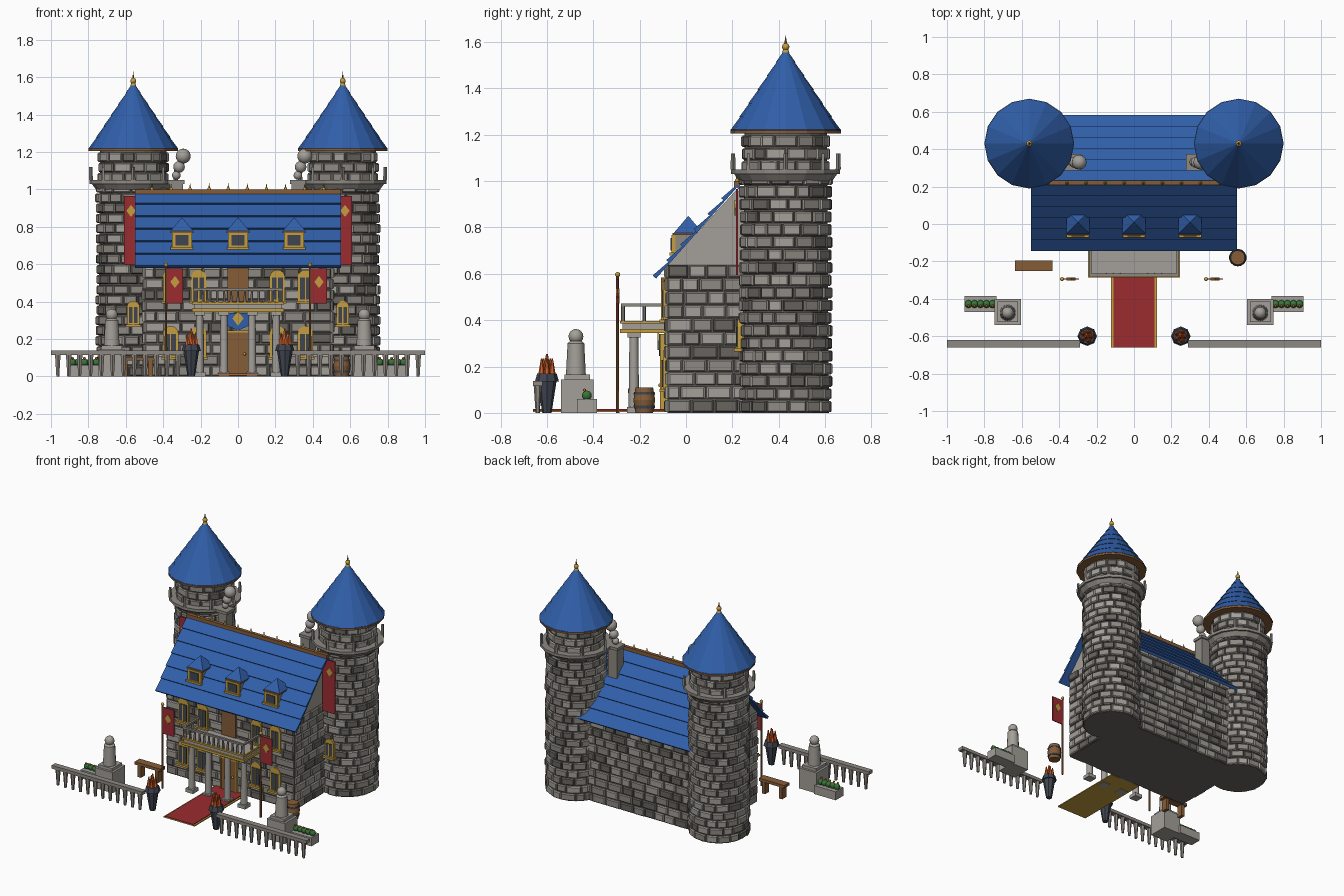
import bpy, bmesh, math, random
from mathutils import Vector, Matrix

random.seed(4)
if "Cube" in bpy.data.objects:
    bpy.data.objects.remove(bpy.data.objects["Cube"])

COLOURS = dict(light_stone=(.37, .35, .32), mid_stone=(.27, .25, .225), dark_stone=(.14, .13, .115),
               blue_tile=(.03, .115, .40), red_cloth=(.33, .025, .03), gold=(.55, .34, .05),
               brown_wood=(.24, .11, .04), slate=(.05, .06, .08), flame=(.65, .11, .02), leaf=(.04, .18, .04))
MATS = {}
for key, rgb in COLOURS.items():
    m = bpy.data.materials.new(key)
    m.use_nodes = True
    m.diffuse_color = (*rgb, 1)
    m.node_tree.nodes["Principled BSDF"].inputs["Base Color"].default_value = (*rgb, 1)
    MATS[key] = m


class Part:
    """Collects simple solids into one named object."""
    def __init__(self, name, *mats):
        self.name, self.mats, self.bm = name, mats, bmesh.new()

    def box(self, x0, x1, y0, y1, z0, z1):
        c = Vector(((x0 + x1) / 2, (y0 + y1) / 2, (z0 + z1) / 2))
        size = Matrix.Diagonal((abs(x1 - x0), abs(y1 - y0), z1 - z0, 1))
        bmesh.ops.create_cube(self.bm, size=1, matrix=Matrix.Translation(c) @ size)
        return self

    def cone(self, x, y, z0, z1, r0, r1, n=12, turn=0):
        mat = Matrix.Translation((x, y, (z0 + z1) / 2)) @ Matrix.Rotation(turn, 4, "Z")
        bmesh.ops.create_cone(self.bm, cap_ends=True, segments=n, radius1=r0, radius2=r1,
                              depth=z1 - z0, matrix=mat)
        return self

    def ball(self, x, y, z, r):
        bmesh.ops.create_uvsphere(self.bm, u_segments=12, v_segments=8, radius=r,
                                  matrix=Matrix.Translation((x, y, z)))
        return self

    def prism(self, pts, vec):
        a = [self.bm.verts.new(p) for p in pts]
        b = [self.bm.verts.new(Vector(p) + Vector(vec)) for p in pts]
        self.bm.faces.new(a)
        self.bm.faces.new(b[::-1])
        for i in range(len(a)):
            j = (i + 1) % len(a)
            self.bm.faces.new((a[j], a[i], b[i], b[j]))
        return self

    def diamond(self, x, y, z, r):
        pts = [(x - r, y, z), (x, y, z - r * 1.3), (x + r, y, z), (x, y, z + r * 1.3)]
        return self.prism(pts, (0, .006, 0))

    def brick(self, f, u0, u1, v0, v1, d):
        # chamfered stone laid on the surface f(u, v, depth)
        e, rings = .006, []
        for k, dep in ((0, 0), (0, d - e), (1, d)):
            ku, kv = k * (u1 - u0) * .07, k * e
            rings.append([self.bm.verts.new(f(u, v, dep)) for u, v in (
                (u0 + ku, v0 + kv), (u1 - ku, v0 + kv), (u1 - ku, v1 - kv), (u0 + ku, v1 - kv))])
        faces = [self.bm.faces.new(rings[2])]
        for a, b in zip(rings, rings[1:]):
            for i in range(4):
                j = (i + 1) % 4
                faces.append(self.bm.faces.new((a[i], a[j], b[j], b[i])))
        tone = random.choices(range(3), (4, 5, 2))[0]
        for face in faces:
            face.material_index = tone

    def done(self, smooth=False):
        bmesh.ops.recalc_face_normals(self.bm, faces=self.bm.faces)
        me = bpy.data.meshes.new(self.name)
        self.bm.to_mesh(me)
        self.bm.free()
        ob = bpy.data.objects.new(self.name, me)
        bpy.context.collection.objects.link(ob)
        for key in self.mats:
            me.materials.append(MATS[key])
        if smooth:
            bpy.ops.object.select_all(action="DESELECT")
            ob.select_set(True)
            bpy.context.view_layer.objects.active = ob
            bpy.ops.object.shade_smooth_by_angle(angle=math.radians(50))


STONES = ("light_stone", "mid_stone", "dark_stone")
W, YF, YB, YM, WALL = .5, -.08, .52, .22, .64
TX, TY = .56, .43

# hall core and gable
Part("hall_core", "dark_stone").box(-W, W, YF, YB, 0, WALL).done()
Part("gables", "light_stone").prism([(-W, YF, WALL), (-W, YB, WALL), (-W, YM, .965)], (2 * W, 0, 0)).done()

# hall masonry
walls = Part("hall_masonry", *STONES)
sides = [(lambda u, v, d: (u, YF - d, v), -W, W), (lambda u, v, d: (u, YB + d, v), -W, W),
         (lambda u, v, d: (W + d, u, v), YF, YB), (lambda u, v, d: (-W - d, u, v), YF, YB)]
rows = 11
step = WALL / rows
for f, a, b in sides:
    for r in range(rows):
        u = a
        while u < b - .001:
            nxt = u + random.uniform(.07, .12) * (.6 if u == a and r % 2 else 1)
            nxt = b if b - nxt < .05 else nxt
            walls.brick(f, u + .003, nxt - .003, r * step + .003, (r + 1) * step - .003, random.uniform(.009, .016))
            u = nxt
walls.done()

# tiled hall roof: overlapping courses on both slopes
roof = Part("hall_roof", "blue_tile")
for s in (-1, 1):
    run, fall = Vector((0, s * .355, -.4)), Vector((0, s * .4, .355)).normalized()
    top = Vector((-.55, YM, .985))
    for i in range(6):
        p, q = top + run * i / 6, top + run * (i + 1) / 6
        roof.prism([p, q + fall * .012, q - fall * .008, p - fall * .008], (1.1, 0, 0))
roof.done()
Part("roof_ridge", "brown_wood").box(-.55, .55, YM - .012, YM + .012, .975, 1.0).done()
spikes = Part("ridge_spikes", "gold")
for i in range(10):
    spikes.cone(-.46 + i * .102, YM, .995, 1.035, .008, 0, 6).ball(-.46 + i * .102, YM, 1.002, .009)
spikes.done()

# towers
for s, side in ((1, "left"), (-1, "right")):
    x = TX * s
    Part(side + "_tower_core", "dark_stone").cone(x, TY, 0, 1.21, .187, .178, 20).done()
    tower = Part(side + "_tower_masonry", *STONES)
    n, rows = 15, 22
    for r in range(rows):
        rad = .186 if r < 19 else .176
        f = lambda u, v, d: (x + (rad + d) * math.cos(u), TY + (rad + d) * math.sin(u), v)
        cuts = [(k + r % 2 / 2 + random.uniform(-.2, .2)) * math.tau / n for k in range(n)]
        cuts.append(cuts[0] + math.tau)
        for u0, u1 in zip(cuts, cuts[1:]):
            tower.brick(f, u0 + .015, u1 - .015, r * .0545 + .003, (r + 1) * .0545 - .003, random.uniform(.009, .018))
    tower.done()
    ring = Part(side + "_tower_gallery", "mid_stone")
    ring.cone(x, TY, 1.03, 1.05, .235, .235, 16).cone(x, TY, 1.0, 1.03, .2, .222, 16)
    for k in range(8):
        a = k * math.tau / 8
        px, py = x + .227 * math.cos(a), TY + .227 * math.sin(a)
        ring.cone(px, py, 1.05, 1.12, .011, .009, 4, a)
    ring.done()
    Part(side + "_tower_eave", "brown_wood").cone(x, TY, 1.205, 1.222, .238, .238, 16).done()
    spire = Part(side + "_spire", "blue_tile")
    for k in range(6):
        z = 1.218 + k * .0587
        spire.cone(x, TY, z, z + .062, .236 * (1 - k / 6) + .004, max(0, .236 * (1 - (k + 1.06) / 6)), 16)
    spire.done()
    Part(side + "_finial", "gold").ball(x, TY, 1.58, .016).cone(x, TY, 1.555, 1.57, .016, .01, 8).done(True)
    Part(side + "_finial_tip", "brown_wood").cone(x, TY, 1.59, 1.63, .007, 0, 6).done()
    Part(side + "_tower_banner", "red_cloth").box(x - .05, x + .05, .216, .224, .595, .965).done()
    Part(side + "_banner_crest", "gold").diamond(x + .012 * s, .209, .885, .025).done()

# arched windows
frames, panes = Part("window_frames", "gold"), Part("window_panes", "slate")
spots = [(x * s, YF - .02, z, .042, .17) for x in (.21, .36) for s in (-1, 1) for z in (.1, .4)]
spots += [(TX * s, .222, .275, .034, .13) for s in (-1, 1)]
for x, y, z, r, h in spots:
    arch = [(x + r * math.cos(a * math.pi / 8), y, z + h - r + r * math.sin(a * math.pi / 8)) for a in range(9)]
    frames.prism([(x + r, y, z)] + arch + [(x - r, y, z)], (0, .03, 0))
    frames.box(x - r - .008, x + r + .008, y - .015, y + .02, z - .01, z + .004)
    panes.box(x - r * .7, x + r * .7, y - .004, y, z + .012, z + h - r)
    frames.box(x - .003, x + .003, y - .007, y, z, z + h - r)

# dormers
dormers, caps = Part("dormer_boxes", "mid_stone"), Part("dormer_roofs", "blue_tile")
eaves = Part("dormer_eaves", "brown_wood")
for x in (-.3, 0, .3):
    dormers.box(x - .047, x + .047, -.052, .06, .69, .77)
    eaves.box(x - .062, x + .062, -.058, .07, .768, .777)
    caps.cone(x, .01, .777, .85, .088, 0, 4, math.pi / 4)
    frames.box(x - .053, x + .053, -.062, -.045, .685, .768)
    panes.box(x - .035, x + .035, -.067, -.062, .7, .755)
    frames.box(x - .06, x + .06, -.072, -.05, .68, .692)
for part in (dormers, caps, eaves, frames, panes):
    part.done()

# chimneys with smoke
for x, side in ((-.33, "right"), (.32, "left")):
    Part(side + "_chimney", "mid_stone").box(x - .035, x + .035, .295, .365, .75, 1.03) \
        .box(x - .043, x + .043, .287, .373, 1.03, 1.05).done()
    Part(side + "_smoke", "light_stone").ball(x, .33, 1.075, .023).ball(x + .015, .33, 1.12, .031) \
        .ball(x + .037, .33, 1.178, .04).done(True)

# doors
Part("doors", "brown_wood").box(-.055, .055, -.108, -.07, .01, .235).box(-.055, .055, -.108, -.07, .4, .585).done()
trim = Part("door_frames", "gold")
for s in (-1, 1):
    trim.box(s * .055, s * .064, -.113, -.07, .01, .34)
trim.box(-.064, .064, -.113, -.07, .235, .245).ball(.035, -.112, .12, .008).done()
Part("door_pennant", "blue_tile").prism([(-.055, -.116, .34), (.055, -.116, .34), (.055, -.116, .27),
                                         (0, -.116, .245), (-.055, -.116, .27)], (0, .008, 0)).done()
Part("pennant_crest", "gold").diamond(0, -.122, .31, .03).done()

# balcony on columns
Part("balcony_slab", "light_stone").box(-.235, .235, -.275, -.08, .36, .395).done()
Part("balcony_trim", "gold").box(-.245, .245, -.285, -.08, .345, .362).box(-.245, .245, -.285, -.273, .385, .397) \
    .box(-.245, -.235, -.285, -.08, .385, .397).box(.235, .245, -.285, -.08, .385, .397).done()
rail = Part("balcony_railing", "mid_stone").box(-.24, .24, -.28, -.265, .46, .472)
for s in (-1, 1):
    rail.box(s * .24, s * .226, -.28, -.09, .46, .472)
    for y in (-.272, -.18, -.1):
        rail.cone(s * .233, y, .395, .46, .008, .008, 6)
for i in range(13):
    rail.cone(-.222 + i * .037, -.272, .395, .46, .009, .006, 6)
rail.done()
columns = Part("columns", "light_stone")
for x in (-.205, -.075, .075, .205):
    columns.cone(x, -.225, .02, .33, .023, .019).box(x - .03, x + .03, -.255, -.195, 0, .025)
    columns.box(x - .028, x + .028, -.253, -.197, .325, .345)
columns.done(True)

# carpet
Part("carpet_border", "gold").box(-.122, .122, -.66, -.09, .004, .011).done()
Part("carpet", "red_cloth").box(-.11, .11, -.66, -.09, .01, .016).done()

# flags on poles
for x, side in ((-.385, "right"), (.385, "left")):
    Part(side + "_flag_pole", "brown_wood").cone(x, -.295, 0, .59, .007, .006, 8).done()
    Part(side + "_pole_knob", "gold").ball(x, -.295, .597, .011).done(True)
    Part(side + "_flag", "red_cloth").box(x + .005, x + .09, -.298, -.292, .39, .578).done()
    Part(side + "_flag_crest", "gold").diamond(x + .048, -.303, .505, .025).diamond(x + .048, -.293, .505, .025).done()

# forecourt, mirrored
for s, side in ((1, "left"), (-1, "right")):
    fence = Part(side + "_balustrade", "mid_stone").box(s * .29, s, -.66, -.62, .115, .138)
    for i in range(12):
        fence.cone(s * (.32 + i * .0585), -.64, 0, .115, .009, .017, 6)
    fence.done()
    bx = .25 * s
    Part(side + "_brazier", "slate").cone(bx, -.6, 0, .14, .02, .042, 8).cone(bx, -.6, .135, .17, .052, .042, 8).done()
    fire = Part(side + "_flames", "flame").cone(bx, -.6, .165, .255, .02, .004, 6)
    for k in range(5):
        a = k * math.tau / 5
        fire.cone(bx + .024 * math.cos(a), -.6 + .024 * math.sin(a), .165, .235, .015, .003, 6)
    fire.done()
    px = .675 * s
    Part(side + "_pedestal", "light_stone").box(px - .07, px + .07, -.54, -.4, 0, .145) \
        .box(px - .055, px + .055, -.525, -.415, .145, .165).done()
    Part(side + "_statue", "light_stone").cone(px, -.475, .16, .3, .043, .036, 14) \
        .cone(px, -.475, .3, .315, .036, .02, 14).ball(px, -.475, .33, .032).done(True)
    Part(side + "_planter", "light_stone").box(s * .735, s * .905, -.47, -.385, 0, .06).done()
    bush, bloom = Part(side + "_bushes", "leaf"), Part(side + "_flowers", "flame")
    for i in range(5):
        fx = s * (.757 + i * .032)
        bush.ball(fx, -.428, .075, .021)
        bloom.ball(fx, -.438, .098, .007)
    bush.done()
    bloom.done()

# bench and barrel
Part("bench", "brown_wood").box(-.635, -.435, -.25, -.195, .085, .105).box(-.615, -.59, -.245, -.2, 0, .085) \
    .box(-.48, -.455, -.245, -.2, 0, .085).done()
Part("barrel", "brown_wood").cone(.555, -.18, 0, .055, .038, .047, 14).cone(.555, -.18, .055, .11, .047, .038, 14).done(True)
Part("barrel_hoops", "slate").cone(.555, -.18, .02, .031, .045, .046, 14).cone(.555, -.18, .079, .09, .046, .045, 14).done()
